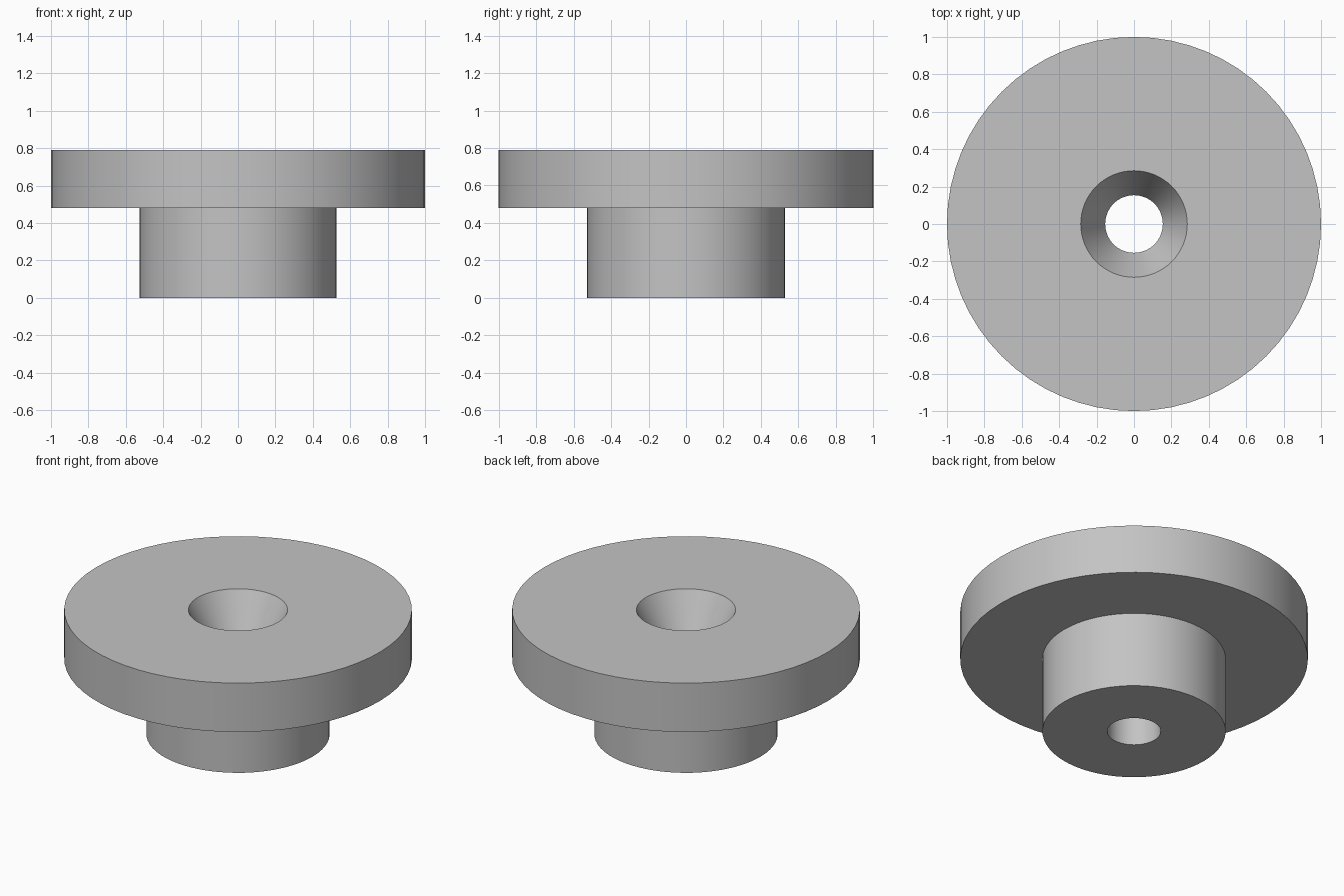
import bpy, bmesh, math
from mathutils import Vector

cube = bpy.data.objects.get("Cube")
if cube:
    bpy.data.objects.remove(cube, do_unlink=True)

SEGMENTS = 64
FLANGE_R, BOSS_R, BORE_R, SINK_R = 1.0, 0.527, 0.154, 0.285
FLANGE_Z, TOP_Z, SINK_DEPTH = 0.48, 0.79, 0.25

# Plain grey metal
grey = bpy.data.materials.new("grey_metal")
grey.use_nodes = True
colour = (0.55, 0.55, 0.55, 1)
grey.diffuse_color = colour
grey.node_tree.nodes["Principled BSDF"].inputs["Base Color"].default_value = colour


def lathe(name, profile):
    """Spin a closed (radius, height) profile around the z axis."""
    bm = bmesh.new()
    verts = [bm.verts.new((r, 0, z)) for r, z in profile]
    edges = [bm.edges.new((v, verts[i - 1])) for i, v in enumerate(verts)]
    bmesh.ops.spin(bm, geom=verts + edges, cent=Vector(), axis=Vector((0, 0, 1)),
                   angle=math.tau, steps=SEGMENTS, use_merge=True)
    bmesh.ops.remove_doubles(bm, verts=bm.verts[:], dist=0.0001)
    bmesh.ops.recalc_face_normals(bm, faces=bm.faces[:])
    mesh = bpy.data.meshes.new(name)
    bm.to_mesh(mesh)
    bm.free()
    mesh.materials.append(grey)
    obj = bpy.data.objects.new(name, mesh)
    bpy.context.collection.objects.link(obj)
    return obj


# Flanged bushing: boss, wide flange, countersink and through bore
bushing = lathe("flanged_bushing", [
    (BORE_R, 0), (BOSS_R, 0),
    (BOSS_R, FLANGE_Z), (FLANGE_R, FLANGE_Z),
    (FLANGE_R, TOP_Z), (SINK_R, TOP_Z),
    (BORE_R, TOP_Z - SINK_DEPTH),
])

# Smooth round walls, crisp rims
bpy.ops.object.select_all(action="DESELECT")
bushing.select_set(True)
bpy.context.view_layer.objects.active = bushing
bpy.ops.object.shade_smooth_by_angle(angle=math.radians(25))
